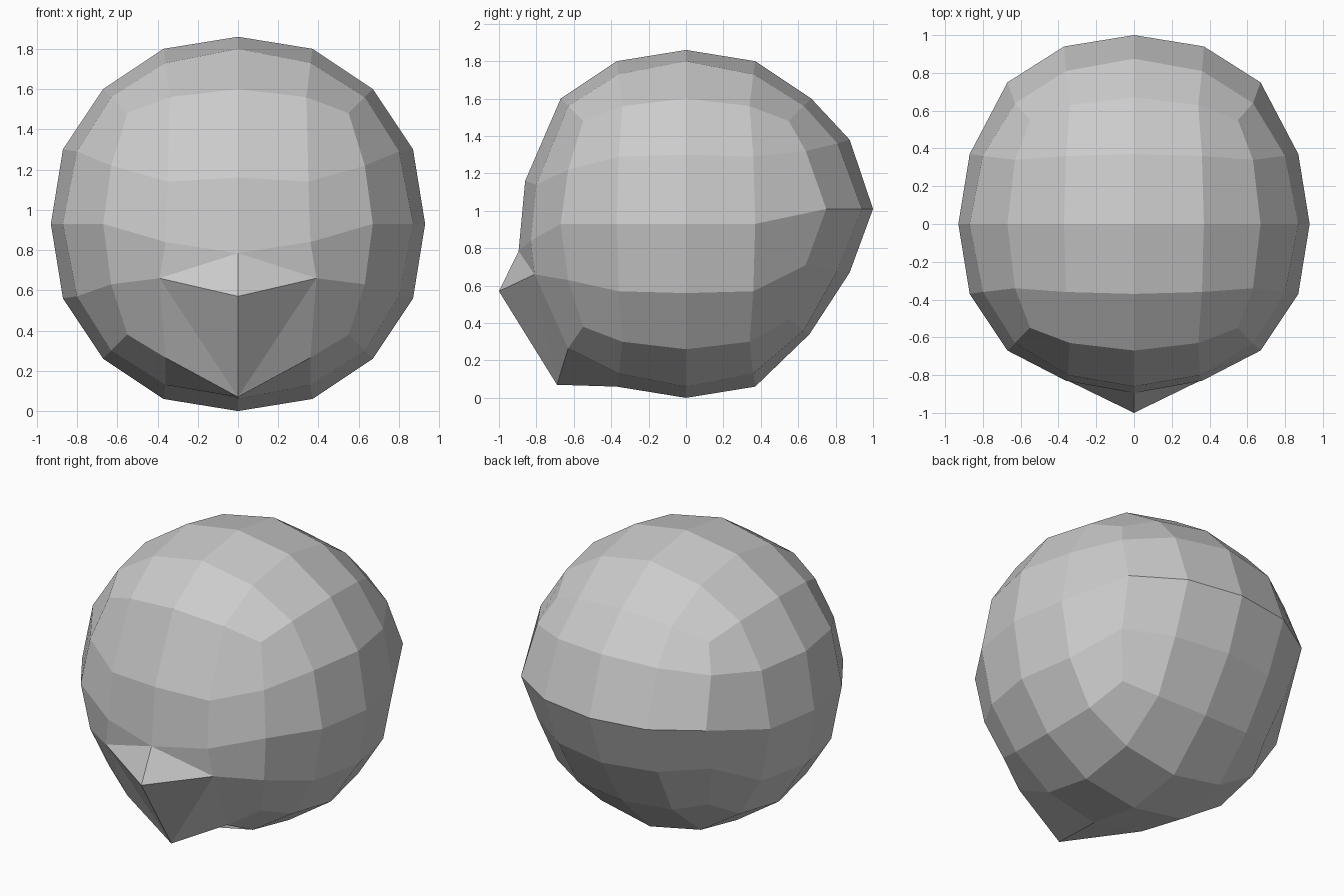
import bpy, bmesh

if "Cube" in bpy.data.objects:
    bpy.data.objects.remove(bpy.data.objects["Cube"])

R = 0.93  # ball radius, also height of its centre

# Regular ball lattice: sorted |grid index| -> matching coordinates
LATTICE = {
    (0, 0, 2): (0, 0, 0.93), (0, 1, 2): (0, 0.37, 0.87), (0, 2, 2): (0, 0.67, 0.67),
    (1, 1, 2): (0.36, 0.36, 0.80), (1, 2, 2): (0.34, 0.63, 0.63), (2, 2, 2): (0.55, 0.55, 0.55),
}
# Sculpted front: (column, row) -> x, y, z
FRONT = {
    (0, 1): (0, -0.86, 1.16), (1, 1): (0.35, -0.80, 1.14), (2, 1): (0.63, -0.63, 1.22),
    (0, 0): (0, -0.895, 0.785), (1, 0): (0.36, -0.83, 0.84), (2, 0): (0.67, -0.67, 0.93),
    (0, -1): (0, -1.0, 0.57), (1, -1): (0.39, -0.81, 0.66), (2, -1): (0.63, -0.63, 0.63),
    (0, -2): (0, -0.69, 0.07), (1, -2): (0.36, -0.63, 0.265),
}
# Raised back
BACK = {
    (0, 1): (0, 0.875, 1.38), (1, 1): (0.36, 0.81, 1.36), (2, 1): (0.63, 0.64, 1.32),
    (0, 0): (0, 1.0, 1.01), (1, 0): (0.37, 0.94, 1.01), (2, 0): (0.67, 0.75, 1.01),
    (0, -1): (0, 0.875, 0.67), (1, -1): (0.36, 0.81, 0.68), (2, -1): (0.63, 0.64, 0.71),
    (0, -2): (0, 0.66, 0.34), (1, -2): (0.34, 0.63, 0.36), (2, -2): (0.55, 0.55, 0.42),
}


def place(i, j, k):
    """Ball position for a cube-grid vertex."""
    special = FRONT if j == -2 else BACK if j == 2 else {}
    if (abs(i), k) in special:
        x, y, z = special[(abs(i), k)]
        return (x if i > 0 else -x, y, z)
    key = tuple(sorted(map(abs, (i, j, k))))
    size = dict(zip(key, LATTICE[key]))
    x, y, z = (size[abs(n)] * (1 if n > 0 else -1) for n in (i, j, k))
    return (x, y, z + R)


# Cube with a 4 x 4 grid on each side, rounded into the head
bm = bmesh.new()
bmesh.ops.create_cube(bm, size=4)
bmesh.ops.subdivide_edges(bm, edges=bm.edges[:], cuts=3, use_grid_fill=True)
grid = {}
for v in bm.verts:
    n = tuple(round(c) for c in v.co)
    grid[n] = v
    v.co = place(*n)

# Creases running from the protruding chin and nose
for s in (-1, 1):
    for a, b in (((0, -2, 0), (s, -2, -1)), ((0, -2, -2), (s, -2, -1))):
        va, vb = grid[a], grid[b]
        face = next(f for f in va.link_faces if vb in f.verts)
        bmesh.utils.face_split(face, va, vb)

bmesh.ops.recalc_face_normals(bm, faces=bm.faces[:])
mesh = bpy.data.meshes.new("head")
bm.to_mesh(mesh)
bm.free()
bpy.context.collection.objects.link(bpy.data.objects.new("head", mesh))
